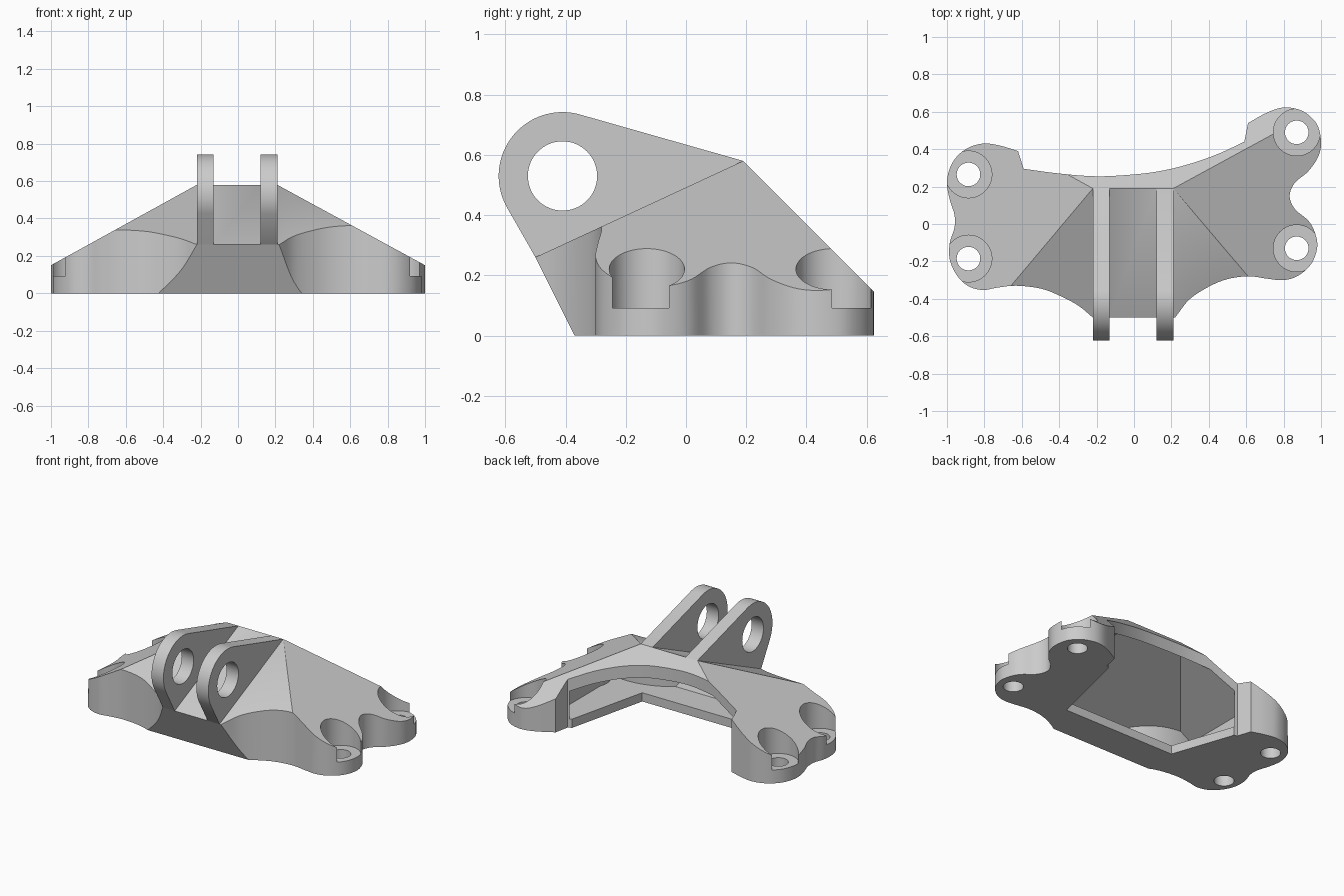
import bpy, bmesh, math
from mathutils import Vector

if "Cube" in bpy.data.objects:
    bpy.data.objects.remove(bpy.data.objects["Cube"])

WALL, FLANGE = 0.06, 0.06
HOLES = [(0.87, 0.49), (0.87, -0.13), (-0.885, 0.265), (-0.885, -0.185)]
SCALLOPS = [(0.62, -0.75, 0.47), (-0.63, -0.91, 0.58)]


def make_object(name, bm):
    bmesh.ops.recalc_face_normals(bm, faces=bm.faces)
    mesh = bpy.data.meshes.new(name)
    bm.to_mesh(mesh)
    bm.free()
    obj = bpy.data.objects.new(name, mesh)
    bpy.context.collection.objects.link(obj)
    return obj


def prism(name, points, lo, hi, axis="z"):
    """Extrude a 2D outline along z, or a (y, z) outline along x."""
    bm = bmesh.new()
    place = (lambda p: (p[0], p[1], lo)) if axis == "z" else (lambda p: (lo, p[0], p[1]))
    face = bm.faces.new([bm.verts.new(place(p)) for p in points])
    new = bmesh.ops.extrude_face_region(bm, geom=[face])["geom"]
    move = (0, 0, hi - lo) if axis == "z" else (hi - lo, 0, 0)
    bmesh.ops.translate(bm, vec=move, verts=[v for v in new if isinstance(v, bmesh.types.BMVert)])
    return make_object(name, bm)


def circle(cx, cy, r, n=64):
    return [(cx + r * math.cos(math.tau * i / n), cy + r * math.sin(math.tau * i / n)) for i in range(n)]


def boolean(target, tool, operation):
    mod = target.modifiers.new(operation, "BOOLEAN")
    mod.operation, mod.solver, mod.object = operation, "EXACT", tool
    bpy.context.view_layer.objects.active = target
    bpy.ops.object.modifier_apply(modifier=mod.name)
    bpy.data.objects.remove(tool, do_unlink=True)


def smooth_run(points, steps=5):
    """Catmull-Rom curve through the points, ends kept."""
    pts = [Vector(p) for p in points]
    pts = [2 * pts[0] - pts[1]] + pts + [2 * pts[-1] - pts[-2]]
    out = []
    for a, b, c, d in zip(pts, pts[1:], pts[2:], pts[3:]):
        for i in range(steps):
            t = i / steps
            out.append(0.5 * (2 * b + (c - a) * t + (2 * a - 5 * b + 4 * c - d) * t * t
                              + (3 * b - a - 3 * c + d) * t ** 3))
    return out + [pts[-2]]


def roof_solid(name, inset, bottom):
    """Box trimmed by the sloping planes of the bracket."""
    planes = [((0, 0.19, 0.58), (0, -0.32, 0.69)),       # floor between lugs
              ((0, 0.19, 0.58), (0, 1, 1)),              # back slope
              ((0.21, 0, 0.58), (0.43, 0, 0.79)),        # right slope
              ((-0.22, 0, 0.58), (-0.43, 0, 0.78)),      # left slope
              ((0, -0.37, 0), (0, -0.26, -0.13))]        # leaning front
    bm = bmesh.new()
    bmesh.ops.create_cube(bm, size=2.4)
    bmesh.ops.translate(bm, vec=(0, 0, 1.2 + bottom), verts=bm.verts)
    for co, no in planes:
        no = Vector(no).normalized()
        bmesh.ops.bisect_plane(bm, geom=bm.verts[:] + bm.edges[:] + bm.faces[:], dist=1e-5,
                               plane_co=Vector(co) - no * inset, plane_no=no, clear_outer=True)
        bmesh.ops.holes_fill(bm, edges=[e for e in bm.edges if e.is_boundary])
    return make_object(name, bm)


# Plan outline, sharp only where the runs meet
right_side = [(0.22, -0.5), (0.3, -0.4), (0.42, -0.325), (0.52, -0.29), (0.62, -0.28), (0.71, -0.292),
              (0.8, -0.3), (0.88, -0.275), (0.95, -0.21), (0.98, -0.12), (0.965, -0.04), (0.93, 0.02),
              (0.86, 0.08), (0.832, 0.15), (0.86, 0.22), (0.93, 0.28), (0.985, 0.36), (1.0, 0.44),
              (0.98, 0.53), (0.92, 0.593), (0.85, 0.62), (0.78, 0.62), (0.7, 0.59), (0.61, 0.54)]
back_curve = [(0.59, 0.44), (0.45, 0.375), (0.3, 0.322), (0.15, 0.285), (0, 0.265), (-0.2, 0.255),
              (-0.4, 0.27), (-0.59, 0.295)]
left_side = [(-0.62, 0.39), (-0.72, 0.42), (-0.81, 0.43), (-0.9, 0.4), (-0.97, 0.33), (-1.0, 0.23),
             (-0.985, 0.13), (-0.96, 0.05), (-0.96, -0.02), (-0.985, -0.1), (-0.985, -0.19),
             (-0.95, -0.27), (-0.89, -0.33), (-0.81, -0.353), (-0.73, -0.34), (-0.63, -0.33),
             (-0.5, -0.345), (-0.4, -0.382), (-0.3, -0.435), (-0.22, -0.5)]
outline = [(-0.22, -0.7), (0.22, -0.7)] + smooth_run(right_side) + smooth_run(back_curve) + smooth_run(left_side)

# Solid body
body = prism("bracket_body", outline, 0, 1)
boolean(body, roof_solid("roof", 0, 0), "INTERSECT")

# Hollow inside, kept clear of bolt bosses and front scallops
hollow = roof_solid("hollow", WALL, FLANGE)
plan = [(-0.7, -0.6), (0.7, -0.6), (0.7, 0.38), (0.57, 0.44), (0.57, 0.9),
        (-0.57, 0.9), (-0.57, 0.29), (-0.7, 0.22)]
boolean(hollow, prism("plan", plan, -0.2, 1), "INTERSECT")
for x, y in HOLES:
    boolean(hollow, prism("boss", circle(x, y, 0.18), -0.2, 1), "DIFFERENCE")
for x, y, r in SCALLOPS:
    boolean(hollow, prism("scallop", circle(x, y, r + 0.05, 96), -0.2, 1), "DIFFERENCE")
boolean(body, hollow, "DIFFERENCE")

# Opening through the bottom flange
opening = [(-0.42, -0.14), (0.43, -0.14), (0.565, 0.43), (0.565, 0.9), (-0.565, 0.9), (-0.565, 0.28)]
boolean(body, prism("opening", opening, -0.1, 0.1), "DIFFERENCE")

# Counterbored bolt holes
for x, y in HOLES:
    boolean(body, prism("counterbore", circle(x, y, 0.125), 0.092, 1), "DIFFERENCE")
    boolean(body, prism("bolt_hole", circle(x, y, 0.063, 48), -0.1, 0.5), "DIFFERENCE")

# Two lugs: round eye with straight edges running tangent to it
cy, cz, r = -0.41, 0.53, 0.212


def tangent_angle(py, pz, side):
    d = math.hypot(py - cy, pz - cz)
    return math.atan2(pz - cz, py - cy) + side * math.acos(min(1, r / d))


start = tangent_angle(0.19, 0.58, 1)
end = tangent_angle(-0.5, 0.26, -1) % math.tau
arc = [(cy + r * math.cos(start + (end - start) * i / 40), cz + r * math.sin(start + (end - start) * i / 40))
       for i in range(41)]
lug_profile = [(0.19, 0.58)] + arc + [(-0.5, 0.26), (-0.46, 0.25), (0.18, 0.545)]
for lo, hi in ((-0.22, -0.13), (0.12, 0.21)):
    lug = prism("lug", lug_profile, lo, hi, "x")
    boolean(lug, prism("eye", circle(cy, cz, 0.115), lo - 0.1, hi + 0.1, "x"), "DIFFERENCE")
    boolean(body, lug, "UNION")

# Smooth curved walls, crisp edges
bpy.ops.object.select_all(action="DESELECT")
body.select_set(True)
bpy.context.view_layer.objects.active = body
bpy.ops.object.shade_smooth_by_angle(angle=math.radians(25))
